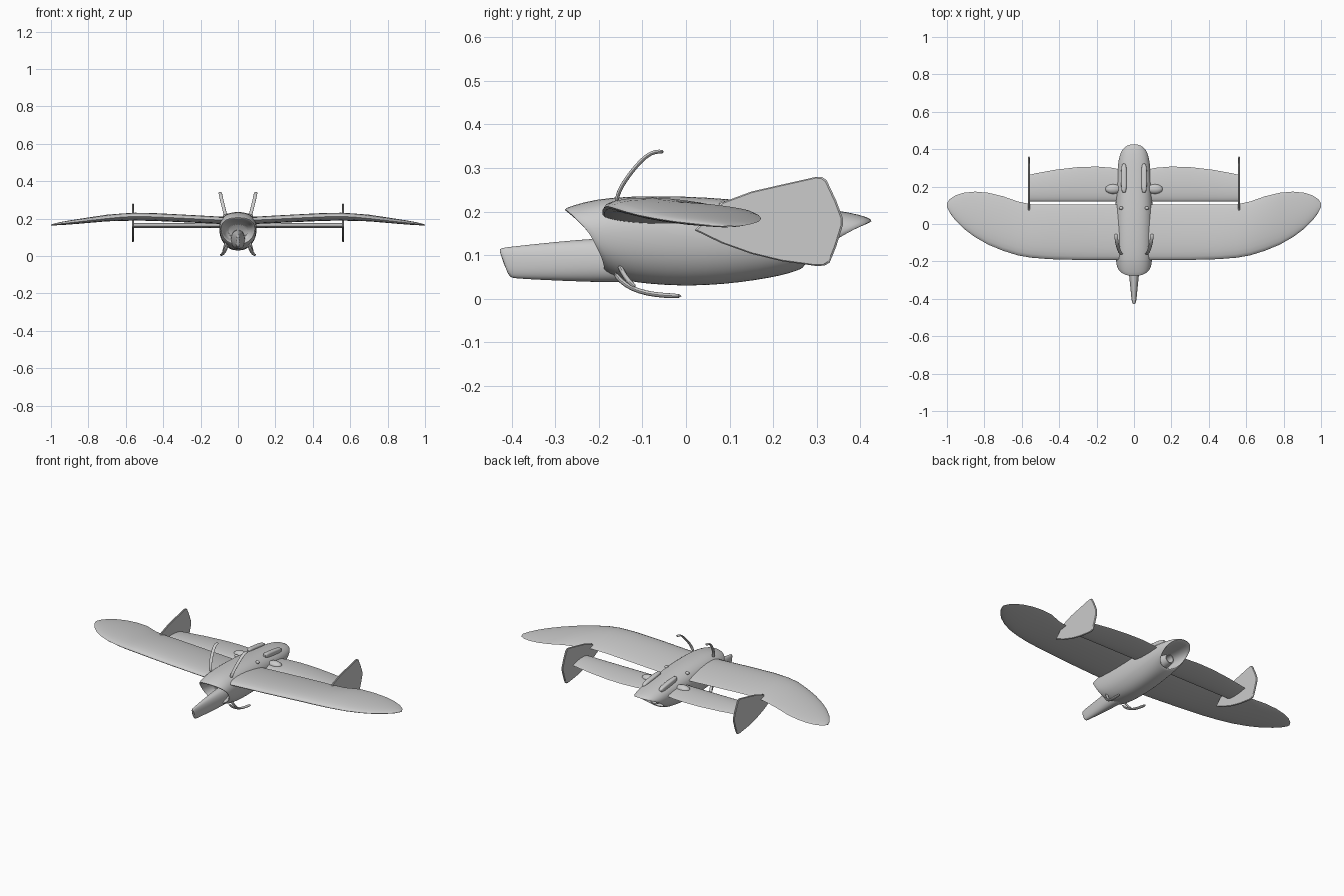
import bpy, bmesh, math
from mathutils import Vector

if "Cube" in bpy.data.objects:
    bpy.data.objects.remove(bpy.data.objects["Cube"])


def finish(name, bm, mirror=False, subsurf=0, angle=40):
    bmesh.ops.recalc_face_normals(bm, faces=bm.faces)
    me = bpy.data.meshes.new(name)
    bm.to_mesh(me)
    bm.free()
    ob = bpy.data.objects.new(name, me)
    bpy.context.collection.objects.link(ob)
    bpy.ops.object.select_all(action='DESELECT')
    bpy.context.view_layer.objects.active = ob
    ob.select_set(True)
    bpy.ops.object.shade_smooth_by_angle(angle=math.radians(angle))
    if mirror:
        ob.modifiers.new("mirror", 'MIRROR')
    if subsurf:
        s = ob.modifiers.new("smooth", 'SUBSURF')
        s.levels = s.render_levels = subsurf
    return ob


def loft(name, rings, caps=(True, True), **kw):
    bm = bmesh.new()
    vs = [[bm.verts.new(p) for p in r] for r in rings]
    n = len(vs[0])
    for a, b in zip(vs, vs[1:]):
        for i in range(n):
            j = (i + 1) % n
            bm.faces.new((a[i], a[j], b[j], b[i]))
    if caps[0]:
        bm.faces.new(vs[0])
    if caps[1]:
        bm.faces.new(vs[-1])
    return finish(name, bm, **kw)


def spow(v, e):
    return math.copysign(abs(v) ** e, v)


# Body cross-section whose top and bottom may sit at different y
def section(yt, yb, w, zt, zb, p=1.0, n=32, flare=0.13):
    out = []
    for i in range(n):
        a = 2 * math.pi * i / n
        c, s = math.cos(a), math.sin(a)
        out.append((w * spow(s, .85) * (1 + flare * c),
                    (zt + zb) / 2 + (zt - zb) / 2 * spow(c, .9),
                    yb + (yt - yb) * ((c + 1) / 2) ** p))
    return [(x, y, z) for x, z, y in out]


# Fuselage: hooded mouth in front, open exhaust under the tail
loft("fuselage", [
    section(-.17, -.13, .06, .175, .085, 1.8),
    section(-.22, -.165, .074, .185, .08, 1.8),
    section(-.275, -.185, .084, .199, .07, 1.8),
    section(-.282, -.19, .09, .206, .064, 1.8),
    section(-.265, -.18, .094, .213, .056, 1.8),
    section(-.21, -.14, .097, .229, .04, 1.5),
    section(-.13, -.08, .1, .236, .033),
    section(0, 0, .1, .236, .028),
    section(.1, .09, .099, .229, .033),
    section(.2, .16, .094, .22, .042),
    section(.3, .22, .09, .21, .053, 1.2),
    section(.38, .255, .085, .198, .064, 1.3),
    section(.42, .268, .08, .187, .07, 1.3),
    section(.431, .272, .075, .178, .076, 1.3),
    section(.415, .262, .068, .17, .083, 1.3),
    section(.3, .2, .06, .17, .08),
    section(.15, .13, .05, .165, .085)], subsurf=1)

# Tapered snout blade under the hood
loft("snout", [section(yt, yb, w, zt, zb, n=20, flare=-.05) for yt, yb, w, zt, zb in [
    (-.05, -.05, .045, .145, .04), (-.2, -.16, .036, .14, .036),
    (-.3, -.28, .025, .131, .04), (-.4, -.375, .015, .12, .045),
    (-.425, -.402, .012, .117, .047), (-.431, -.408, .008, .112, .054)]], subsurf=1)


# Airfoil section spanning leading to trailing edge
def airfoil(x, y0, y1, z, t, twist=0.0, n=12):
    up = []
    for i in range(n + 1):
        u = (1 - math.cos(math.pi * i / n)) / 2
        h = t * 1.3 * (math.sqrt(u) * (1 - u) ** .8)
        up.append((u, h))
    pts = up + [(u, -h * .75) for u, h in up[-2:0:-1]]
    return [(x, y0 + (y1 - y0) * u, z + h - twist * u) for u, h in pts]


# Gull wing with swept-back rounded tips
wing = [(0, -.192, .103, .193, .04), (.1, -.192, .103, .193, .04),
        (.3, -.192, .103, .203, .042), (.45, -.188, .103, .21, .043),
        (.55, -.18, .105, .212, .043), (.62, -.168, .12, .209, .041),
        (.7, -.143, .148, .201, .037), (.78, -.11, .167, .192, .032),
        (.85, -.07, .173, .184, .027), (.91, -.025, .167, .177, .022),
        (.955, .02, .153, .172, .016), (.985, .06, .133, .168, .01), (1, .092, .11, .166, .004)]
loft("wing", [airfoil(*w, twist=.01 if w[0] < .7 else 0) for w in wing],
     caps=(False, True), mirror=True)

# Tailplane with blunt leading edge
tail = [(.06, .12, .285), (.11, .12, .3), (.2, .12, .307), (.3, .12, .304),
        (.42, .12, .29), (.52, .12, .272), (.563, .12, .262)]
loft("tailplane", [airfoil(x, a, b, .162, .028) for x, a, b in tail], mirror=True)

# End fins
outline = [(.02, .157), (.08, .22), (.15, .246), (.22, .262), (.3, .28), (.313, .279), (.323, .272),
           (.345, .225), (.36, .185), (.36, .168), (.345, .12), (.33, .083), (.318, .076),
           (.3, .075), (.22, .086), (.15, .103), (.08, .128)]
mid = Vector((.22, .175))
rings = []
for x, k in ((-.005, .97), (-.002, 1), (.002, 1), (.005, .97)):
    rings.append([(.562 + x, mid.x + (y - mid.x) * k, mid.y + (z - mid.y) * k) for y, z in outline])
loft("end_fins", rings, mirror=True, angle=30)


# Curved flat antenna blades
def blade(name, path, w, t):
    pts = [Vector(p) for p in path]
    rings = []
    for i, p in enumerate(pts):
        d = pts[min(i + 1, len(pts) - 1)] - pts[max(i - 1, 0)]
        nrm = Vector((0, -d.z, d.y)).normalized()
        rings.append([p + Vector((w * math.cos(a), 0, 0)) + nrm * t * math.sin(a)
                      for a in [math.pi * k / 5 for k in range(10)]])
    loft(name, rings, mirror=True, subsurf=1, angle=50)


blade("upper_antennas", [(.066, -.16, .215), (.072, -.158, .24), (.08, -.14, .272), (.088, -.115, .304),
                         (.093, -.092, .328), (.095, -.07, .339), (.096, -.05, .337)], .01, .005)
blade("lower_antennas", [(.058, -.165, .06), (.065, -.15, .04), (.073, -.125, .023), (.081, -.09, .012),
                         (.087, -.05, .007), (.09, -.008, .006)], .01, .006)
blade("lower_antenna_roots", [(.06, -.157, .088), (.066, -.147, .062), (.072, -.132, .04),
                              (.076, -.115, .025)], .009, .006)


# Ellipsoid details
def blob(name, loc, size, e=1.0, tilt=0.0):
    bm = bmesh.new()
    bmesh.ops.create_uvsphere(bm, u_segments=24, v_segments=14, radius=1)
    for v in bm.verts:
        x, y, z = (spow(c, e) * s for c, s in zip(v.co, size))
        v.co = Vector((x, y, z + y * tilt)) + Vector(loc)
    return finish(name, bm, mirror=True)


blob("side_pods", (.112, .187, .175), (.042, .026, .02))
blob("dorsal_bumps", (.054, .245, .207), (.015, .078, .016), e=.6, tilt=-.12)
blob("dorsal_studs", (.069, .085, .216), (.011, .009, .009))

# Exhaust tube inside the rear opening
loft("exhaust_tube", [[(r * math.cos(a), y, .122 + r * math.sin(a))
                       for a in [2 * math.pi * k / 24 for k in range(24)]]
                      for y, r in ((.1, .04), (.26, .036), (.3, .028), (.3, .022), (.2, .02))])
